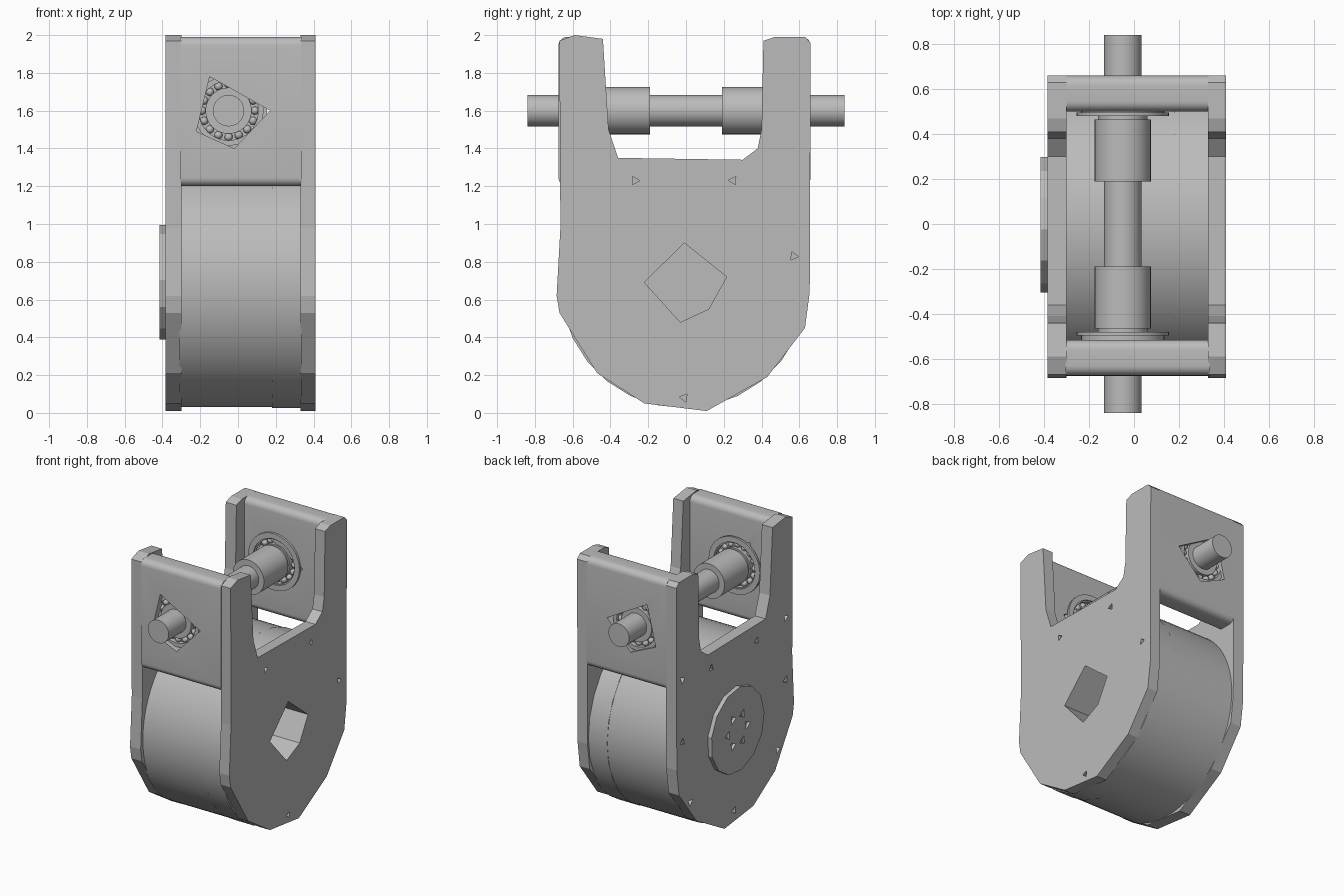
import bpy, bmesh
from math import cos, sin, pi, radians
from mathutils import Vector

cube = bpy.data.objects.get("Cube")
if cube:
    bpy.data.objects.remove(cube, do_unlink=True)

grey = bpy.data.materials.new("machined grey")
grey.use_nodes = True
COLOUR = (0.5, 0.5, 0.5, 1)
grey.diffuse_color = COLOUR
grey.node_tree.nodes["Principled BSDF"].inputs["Base Color"].default_value = COLOUR


def finish(name, bm, smooth=False):
    """Turn a bmesh into a named, coloured object."""
    bmesh.ops.recalc_face_normals(bm, faces=bm.faces)
    mesh = bpy.data.meshes.new(name)
    bm.to_mesh(mesh)
    bm.free()
    mesh.materials.append(grey)
    obj = bpy.data.objects.new(name, mesh)
    bpy.context.collection.objects.link(obj)
    if smooth:
        activate(obj)
        bpy.ops.object.shade_smooth_by_angle(angle=radians(35))
    return obj


def activate(obj):
    bpy.ops.object.select_all(action='DESELECT')
    obj.select_set(True)
    bpy.context.view_layer.objects.active = obj


def place(axis, u, v, t):
    return Vector((t, u, v)) if axis == 'x' else Vector((u, t, v))


def add_prism(bm, points, axis, lo, hi):
    a = [bm.verts.new(place(axis, u, v, lo)) for u, v in points]
    b = [bm.verts.new(place(axis, u, v, hi)) for u, v in points]
    n = len(points)
    bm.faces.new(a)
    bm.faces.new(b[::-1])
    for i in range(n):
        j = (i + 1) % n
        bm.faces.new((a[i], a[j], b[j], b[i]))


def prism(name, points, axis, lo, hi, smooth=False):
    bm = bmesh.new()
    add_prism(bm, points, axis, lo, hi)
    return finish(name, bm, smooth)


def circle(u, v, r, sides, turn=0.0):
    return [(u + r * cos(turn + 2 * pi * i / sides),
             v + r * sin(turn + 2 * pi * i / sides)) for i in range(sides)]


def ring(name, r_in, r_out, lo, hi, sides=40):
    """Flat-ended tube round the axle."""
    bm = bmesh.new()
    loops = [[bm.verts.new(place('y', u, v, t)) for u, v in circle(AX, AZ, r, sides)]
             for r, t in ((r_in, lo), (r_out, lo), (r_out, hi), (r_in, hi))]
    for k in range(4):
        a, b = loops[k], loops[(k + 1) % 4]
        for i in range(sides):
            j = (i + 1) % sides
            bm.faces.new((a[i], a[j], b[j], b[i]))
    return finish(name, bm, True)


def cut(obj, shapes):
    """Subtract a list of (points, axis, lo, hi) prisms."""
    bm = bmesh.new()
    for s in shapes:
        add_prism(bm, *s)
    cutter = finish("cutter", bm)
    cutter.hide_render = True
    mod = obj.modifiers.new("cut", 'BOOLEAN')
    mod.operation = 'DIFFERENCE'
    mod.solver = 'EXACT'
    mod.object = cutter
    activate(obj)
    bpy.ops.object.modifier_apply(modifier=mod.name)
    bpy.data.objects.remove(cutter, do_unlink=True)


AX, AZ = -0.05, 1.6      # axle line
DZ = 0.68                # drum centre height

# Forked side plates with a faceted round bottom
outline = [(-.67, 1.97), (-.59, 2), (-.44, 1.98), (-.41, 1.5), (-.36, 1.35), (.3, 1.34),
           (.38, 1.4), (.4, 1.5), (.41, 1.97), (.47, 1.99), (.63, 1.99), (.66, 1.96),
           (.655, .64), (.63, .45), (.43, .19), (.11, .01), (-.22, .05), (-.47, .21),
           (-.67, .53), (-.685, .62), (-.665, .98)]
left_plate = prism("left_side_plate", outline, 'x', .33, .41)
right_plate = prism("right_side_plate", outline, 'x', -.385, -.30)

# Sheave drum and its end section
drum = prism("drum", circle(-.01, DZ, .65, 72), 'x', -.31, .18, True)
end_drum = prism("drum_end", circle(-.01, DZ, .655, 28), 'x', .18, .335, True)

# Faceted opening in the left plate, reaching into the drum
opening = [(-.01, .9), (.215, .72), (.12, .55), (-.03, .48), (-.22, .69)]
cut(left_plate, [(opening, 'x', .3, .45)])
cut(end_drum, [(opening, 'x', .1, .45)])

# Three-sided screw pits
def pits(spots, lo, hi, r=.03):
    return [(circle(y, z, r, 3, i), 'x', lo, hi) for i, (y, z) in enumerate(spots)]

cut(left_plate, pits([(-.27, 1.23), (.25, 1.23), (.57, .83), (-.01, .08)], .37, .45, .025))
spots = [(0, .1)] + [(s * y, z) for s in (-1, 1)
                     for y, z in ((.59, 1.27), (.59, .82), (.5, .35), (.26, 1.23))]
cut(right_plate, pits(spots, -.45, -.345))

# Raised hub cap on the right plate
cap = prism("hub_cap", circle(0, .69, .305, 13, .2), 'x', -.415, -.38)
cut(cap, pits(circle(0, .69, .11, 6), -.45, -.395, .035))

# End panels with rounded top and bottom and a skewed square opening
square = [(-.15, 1.78), (.17, 1.6), (-.02, 1.4), (-.22, 1.49)]


def rounded_bar(y0, y1, z0, z1, r=.045, steps=6):
    pts = []
    corners = ((y1 - r, z1 - r), (y0 + r, z1 - r), (y0 + r, z0 + r), (y1 - r, z0 + r))
    for k, (y, z) in enumerate(corners):
        for i in range(steps + 1):
            a = (k + i / steps) * pi / 2
            pts.append((y + r * cos(a), z + r * sin(a)))
    return pts


for side, s, y0, y1 in (("front", -1, -.675, -.515), ("back", 1, .5, .66)):
    panel = prism(side + "_panel", rounded_bar(y0, y1, 1.2, 1.99), 'x', -.305, .335)
    cut(panel, [(square, 'y', y0 - .1, y1 + .1)])
    activate(panel)
    bpy.ops.object.shade_smooth_by_angle(angle=radians(35))

    # Ball bearing set inside the opening
    lo, hi = sorted((s * .49, s * .64))
    ring(side + "_bearing_outer_ring", .157, .185, lo, hi)
    ring(side + "_bearing_inner_ring", .08, .122, lo, hi)
    ring(side + "_bearing_cage", .11, .17, lo + .035, hi - .035)
    bm = bmesh.new()
    for t in (lo + .03, hi - .03):
        for u, v in circle(AX, AZ, .14, 16):
            new = bmesh.ops.create_icosphere(bm, subdivisions=2, radius=.022)["verts"]
            bmesh.ops.translate(bm, verts=new, vec=(u, t, v))
    finish(side + "_bearing_balls", bm, True)

    # Washer, neck and collar on the inner side
    lo, hi = sorted((s * .48, s * .495))
    ring(side + "_washer", .165, .205, lo, hi)
    lo, hi = sorted((s * .45, s * .5))
    ring(side + "_collar_neck", .08, .11, lo, hi)
    lo, hi = sorted((s * .19, s * .465))
    ring(side + "_collar", .075, .125, lo, hi)

# Axle through both panels
prism("axle", circle(AX, AZ, .083, 40), 'y', -.84, .84, True)
